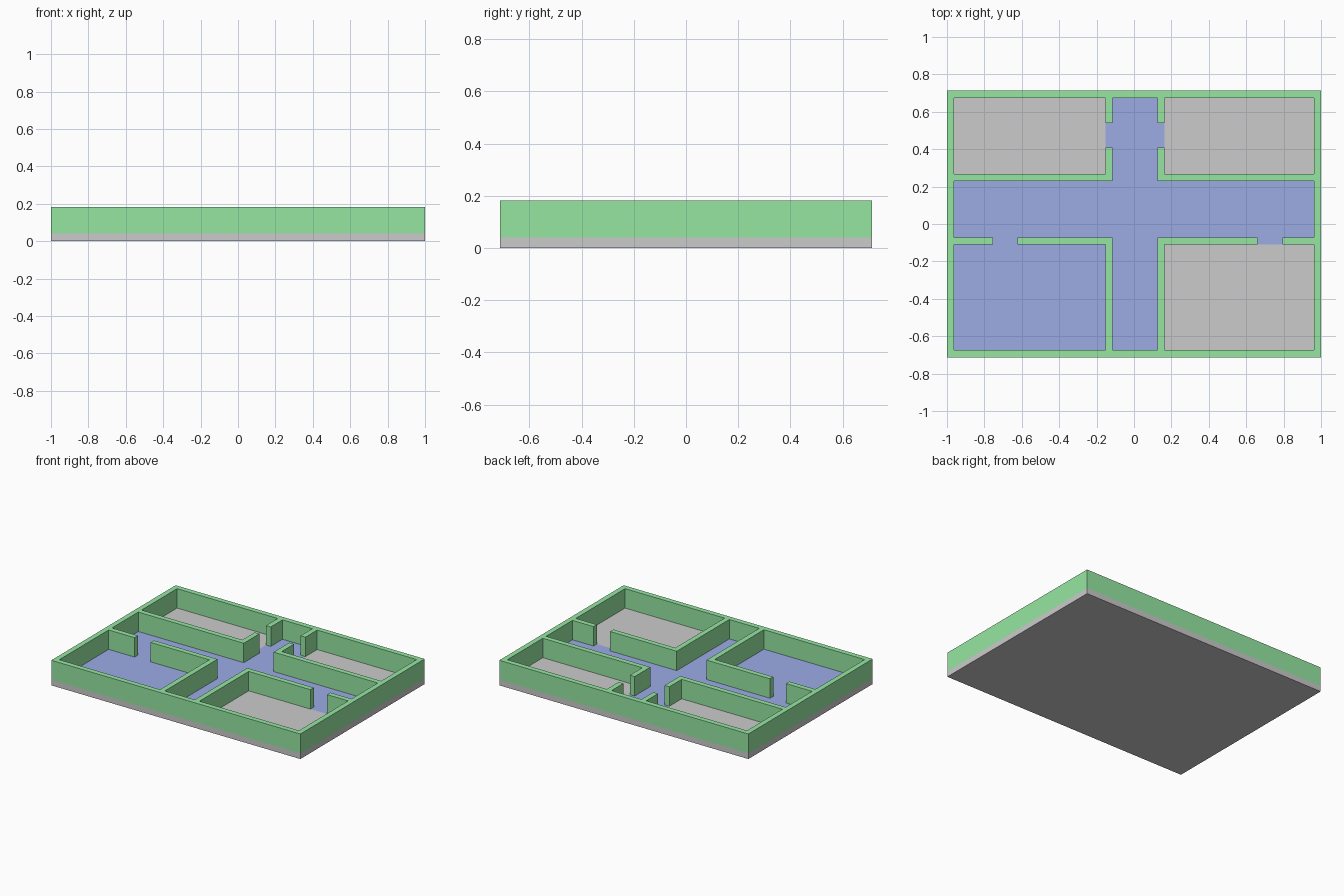
import bpy
import bmesh

if "Cube" in bpy.data.objects:
    bpy.data.objects.remove(bpy.data.objects["Cube"])

# Overall sizes
X, Y, T = 1.0, 0.713, 0.038
FLOOR, TOP = 0.041, 0.182
IX, IY = X - T, Y - T            # inner faces of the outer walls
WL, EL = -0.153, 0.163           # room sides of the corridor walls
WC, EC = -0.115, 0.125           # corridor sides of the corridor walls
NR, NC, SC, SR = 0.268, 0.23, -0.072, -0.11

# Plan rectangles: x0, x1, y0, y1
WALLS = [
    (-X, X, IY, Y), (-X, X, -Y, -IY), (-X, -IX, -Y, Y), (IX, X, -Y, Y),
    (-IX, WC, NC, NR), (EC, IX, NC, NR), (-IX, WC, SR, SC), (EC, IX, SR, SC),
    (WL, WC, NC, IY), (EC, EL, NC, IY), (WL, WC, -IY, SC), (EC, EL, -IY, SC),
]
DOORS = [
    (WL, WC, 0.41, 0.54), (EC, EL, 0.41, 0.54),
    (-0.753, -0.624, SR, SC), (0.659, 0.793, SR, SC),
]
BLUE = DOORS + [(-IX, IX, SC, NC), (WC, EC, -IY, IY), (-IX, WL, -IY, SR)]

# Shared plan grid, cut at every rectangle edge
RECTS = WALLS + BLUE
XS = sorted({v for r in RECTS for v in r[:2]})
YS = sorted({v for r in RECTS for v in r[2:]})


def inside(rects, x, y):
    return any(a < x < b and c < y < d for a, b, c, d in rects)


def is_wall(x, y):
    return inside(WALLS, x, y) and not inside(DOORS, x, y)


def material(name, rgb):
    m = bpy.data.materials.new(name)
    m.diffuse_color = (*rgb, 1)
    m.use_nodes = True
    m.node_tree.nodes["Principled BSDF"].inputs["Base Color"].default_value = m.diffuse_color
    return m


def extrude_plan(name, keep, z0, z1, mats, tint=None):
    """Extrude the kept grid cells into one clean solid; tint marks top cells."""
    bm = bmesh.new()
    verts = {}

    def vert(i, j):
        if (i, j) not in verts:
            verts[i, j] = bm.verts.new((XS[i], YS[j], z1))
        return verts[i, j]

    for i in range(len(XS) - 1):
        for j in range(len(YS) - 1):
            x, y = (XS[i] + XS[i + 1]) / 2, (YS[j] + YS[j + 1]) / 2
            if keep(x, y):
                f = bm.faces.new([vert(i, j), vert(i + 1, j),
                                  vert(i + 1, j + 1), vert(i, j + 1)])
                f.material_index = int(bool(tint and tint(x, y)))
    # Sides follow the outline, then a bottom copy closes the solid
    rim = [e for e in bm.edges if e.is_boundary]
    tops = list(bm.faces)
    low = {v: bm.verts.new((v.co.x, v.co.y, z0)) for v in list(bm.verts)}
    for e in rim:
        a, b = e.verts
        bm.faces.new((a, b, low[b], low[a]))
    for f in tops:
        bm.faces.new([low[v] for v in reversed(f.verts)])
    bmesh.ops.recalc_face_normals(bm, faces=bm.faces)
    bmesh.ops.dissolve_limit(bm, angle_limit=0.01, verts=bm.verts,
                             edges=bm.edges, delimit={'MATERIAL'})
    bmesh.ops.triangulate(bm, faces=[f for f in bm.faces if len(f.verts) > 4])
    me = bpy.data.meshes.new(name)
    bm.to_mesh(me)
    bm.free()
    for m in mats:
        me.materials.append(m)
    ob = bpy.data.objects.new(name, me)
    bpy.context.collection.objects.link(ob)
    return ob


green = material("wall_green", (0.306, 0.796, 0.365))
blue = material("floor_blue", (0.333, 0.412, 0.784))

# Floor slab: grey, with the corridor, doorways and one room in blue
extrude_plan("floor_slab", lambda x, y: True, 0, FLOOR, [None, blue],
             lambda x, y: inside(BLUE, x, y))

# Outer and partition walls with door gaps
extrude_plan("walls", is_wall, FLOOR, TOP, [green])
